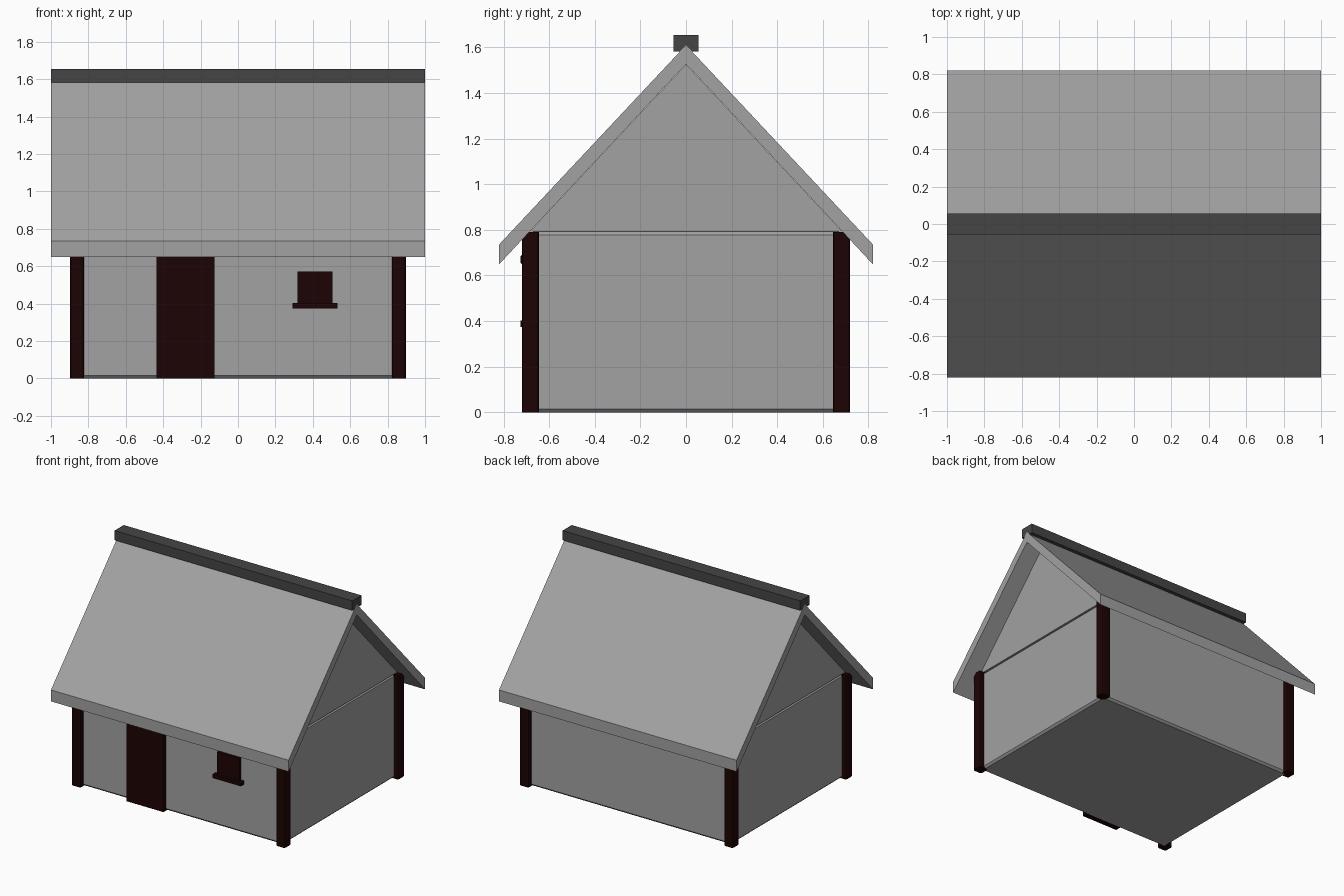
import bpy
import bmesh

if "Cube" in bpy.data.objects:
    bpy.data.objects.remove(bpy.data.objects["Cube"])


def material(name, rgb):
    m = bpy.data.materials.new(name)
    m.diffuse_color = (*rgb, 1)
    m.use_nodes = True
    m.node_tree.nodes["Principled BSDF"].inputs["Base Color"].default_value = m.diffuse_color
    return m


STONE = material("light grey", (0.36, 0.36, 0.36))
DARK = material("dark grey", (0.06, 0.06, 0.06))
WOOD = material("dark brown wood", (0.0115, 0.001, 0.001))


def finish(name, bm, mat):
    bmesh.ops.recalc_face_normals(bm, faces=bm.faces)
    mesh = bpy.data.meshes.new(name)
    bm.to_mesh(mesh)
    bm.free()
    mesh.materials.append(mat)
    ob = bpy.data.objects.new(name, mesh)
    bpy.context.collection.objects.link(ob)
    return ob


def box(name, x, y, z, mat, bevel=0, upright_only=False, segments=1):
    """Box from (min, max) ranges, optionally with chamfered edges."""
    bm = bmesh.new()
    bmesh.ops.create_cube(bm, size=1)
    for v in bm.verts:
        v.co = [r[0] if c < 0 else r[1] for c, r in zip(v.co, (x, y, z))]
    if bevel:
        edges = [e for e in bm.edges if not upright_only
                 or abs(e.verts[0].co.z - e.verts[1].co.z) > 1e-4]
        bmesh.ops.bevel(bm, geom=edges, offset=bevel, segments=segments,
                        profile=0.5, affect='EDGES')
    return finish(name, bm, mat)


def prism(name, profile, x0, x1, mat):
    """Extrude a (y, z) profile along x."""
    bm = bmesh.new()
    face = bm.faces.new([bm.verts.new((x0, y, z)) for y, z in profile])
    new = bmesh.ops.extrude_face_region(bm, geom=[face])["geom"]
    bmesh.ops.translate(bm, vec=(x1 - x0, 0, 0),
                        verts=[g for g in new if isinstance(g, bmesh.types.BMVert)])
    return finish(name, bm, mat)


# House body with chamfered edges, and the attic gable on top
WX, WY = 0.86, 0.685
box("walls", (-WX, WX), (-WY, WY), (0, 0.792), STONE, 0.015)
prism("gable", [(-WY, 0.792), (WY, 0.792), (0, 1.525)], -WX, WX, STONE)

# Roof shell with vertical eaves, and the ridge beam
prism("roof", [(-.82, .648), (-.82, .735), (0, 1.61), (.82, .735), (.82, .648), (0, 1.527)],
      -1, 1, STONE)
box("ridge_beam", (-1, 1), (-.055, .055), (1.582, 1.655), DARK)

# Corner posts with rounded upright edges
for sx, a in ((-1, "left"), (1, "right")):
    for sy, b in ((-1, "front"), (1, "back")):
        cx, cy = sx * 0.86, sy * 0.682
        box(f"{b}_{a}_post", (cx - .0375, cx + .0375), (cy - .0375, cy + .0375),
            (0, 0.79), WOOD, 0.012, True, 2)

# Door with lintel, window with sill
box("door", (-.435, -.125), (-.717, -.66), (0, .66), WOOD)
box("door_lintel", (-.46, -.10), (-.725, -.66), (.65, .69), WOOD, 0.005)
box("window", (.318, .505), (-.705, -.66), (.40, .572), WOOD)
box("window_sill", (.292, .532), (-.726, -.66), (.375, .402), WOOD)
